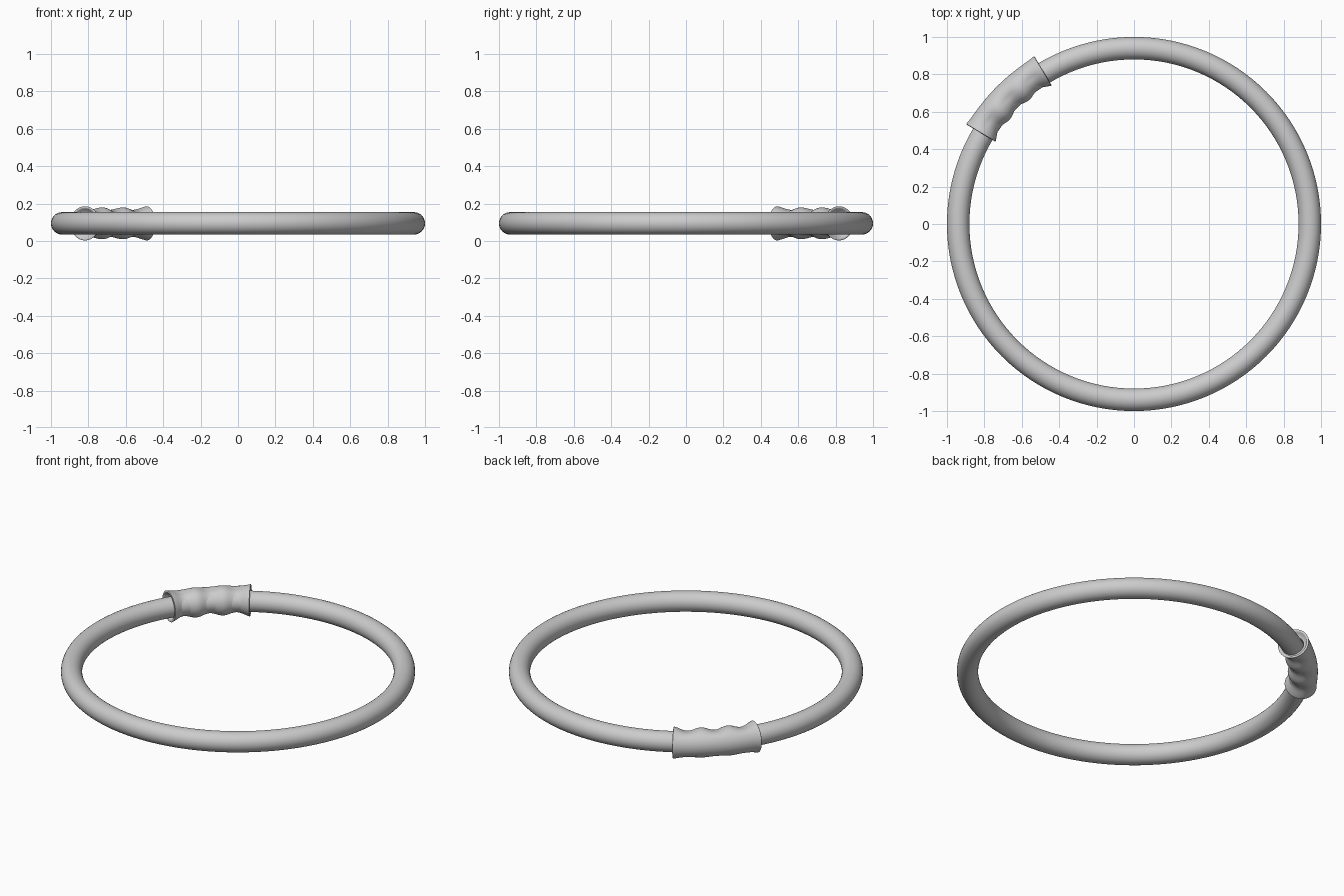
import bpy, bmesh
from math import sin, cos, pi, radians, tau

cube = bpy.data.objects.get("Cube")
if cube:
    bpy.data.objects.remove(cube, do_unlink=True)

grey = bpy.data.materials.new("light grey")
grey.use_nodes = True
colour = (0.6, 0.6, 0.6, 1)
grey.diffuse_color = colour
grey.node_tree.nodes["Principled BSDF"].inputs["Base Color"].default_value = colour

MID_Z = 0.094
SIDES = 48


def smooth(obj, angle):
    obj.data.materials.append(grey)
    bpy.ops.object.select_all(action='DESELECT')
    obj.select_set(True)
    bpy.context.view_layer.objects.active = obj
    bpy.ops.object.shade_smooth_by_angle(angle=radians(angle))


# Hoop
bpy.ops.mesh.primitive_torus_add(major_radius=0.94, minor_radius=0.06,
                                 major_segments=128, minor_segments=32,
                                 location=(0, 0, MID_Z))
hoop = bpy.context.object
hoop.name = "hoop"
smooth(hoop, 60)

# Grip: a sleeve swept along the hoop, with three finger hollows
HALF = radians(14.3)
GRIP_RADIUS = 0.953


def grip_ring(bm, t, inset=0.0):
    """Cross-section at t in -1..1 along the grip; the outer side stays plain."""
    a = radians(135) + t * HALF
    wave = (1 - cos(3 * pi * (t + 1))) / 2
    flare = abs(t) ** 8
    ring = []
    for i in range(SIDES):
        b = tau * i / SIDES
        facing = min(1, 0.5 - 0.7 * cos(b)) if cos(b) < 0.7 else 0
        r = 0.085 + 0.007 * flare - 0.017 * wave * min(1, 2 * facing) - inset
        d = GRIP_RADIUS + r * cos(b)
        ring.append(bm.verts.new((d * cos(a), d * sin(a), MID_Z + r * sin(b))))
    return ring


bm = bmesh.new()
STEPS = 60
body = [(-1 + 2 * i / STEPS, 0) for i in range(1, STEPS)]
# rounded lip and recessed collar, from the hollow out to the body
lip = [(0.9, 0.035), (0.93, 0.017), (0.985, 0.014), (1.0, 0.009), (1.0, 0.004), (0.99, 0)]
path = [(-t, n) for t, n in lip] + body[1:-1] + lip[::-1]
rings = [grip_ring(bm, t, n) for t, n in path]
for r1, r2 in zip(rings, rings[1:]):
    for i in range(SIDES):
        j = (i + 1) % SIDES
        bm.faces.new((r1[i], r1[j], r2[j], r2[i]))
bmesh.ops.recalc_face_normals(bm, faces=bm.faces)
mesh = bpy.data.meshes.new("grip")
bm.to_mesh(mesh)
bm.free()
grip = bpy.data.objects.new("grip", mesh)
bpy.context.collection.objects.link(grip)
smooth(grip, 60)
